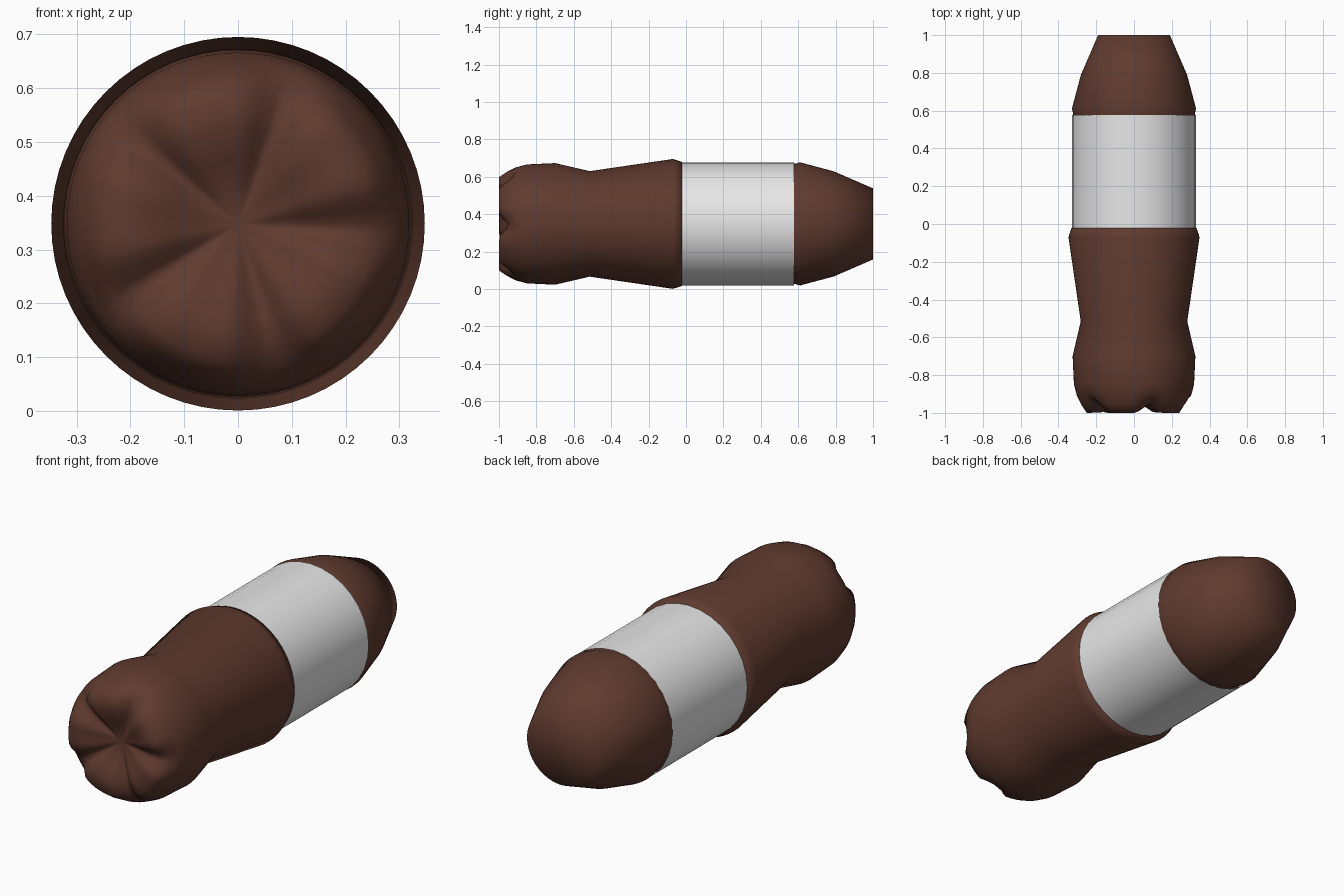
import bpy, bmesh, math

if "Cube" in bpy.data.objects:
    bpy.data.objects.remove(bpy.data.objects["Cube"])

AXIS_Z = 0.348

def material(name, rgb):
    m = bpy.data.materials.new(name)
    m.diffuse_color = (*rgb, 1)
    m.use_nodes = True
    m.node_tree.nodes["Principled BSDF"].inputs["Base Color"].default_value = m.diffuse_color
    return m

brown = material("dark brown", (0.115, 0.043, 0.028))
grey = material("label white", (0.8, 0.8, 0.8))

def lathe(name, rings, sides, mat, start_tip=None, end_tip=None):
    """Rings are functions of the angle giving (y, radius)."""
    bm = bmesh.new()
    loops = []
    for ring in rings:
        loop = []
        for i in range(sides):
            a = 2 * math.pi * i / sides
            y, r = ring(a)
            loop.append(bm.verts.new((r * math.cos(a), y, AXIS_Z + r * math.sin(a))))
        loops.append(loop)
    for lo, hi in zip(loops, loops[1:]):
        for i in range(sides):
            j = (i + 1) % sides
            bm.faces.new((lo[i], lo[j], hi[j], hi[i]))
    for tip, loop in ((start_tip, loops[0]), (end_tip, loops[-1])):
        if tip is not None:
            c = bm.verts.new((0, tip, AXIS_Z))
            for i in range(sides):
                bm.faces.new((loop[i], loop[(i + 1) % sides], c))
    bmesh.ops.recalc_face_normals(bm, faces=bm.faces)
    if name == "label":
        # an open band needs its normals checked to point outwards
        bm.normal_update()
        f = bm.faces[:][0]
        c = f.calc_center_median()
        if f.normal.x * c.x + f.normal.z * (c.z - AXIS_Z) < 0:
            bmesh.ops.reverse_faces(bm, faces=bm.faces)
    for f in bm.faces:
        f.smooth = True
    me = bpy.data.meshes.new(name)
    bm.to_mesh(me)
    bm.free()
    me.materials.append(mat)
    ob = bpy.data.objects.new(name, me)
    bpy.context.collection.objects.link(ob)
    return ob

def plain(points):
    return [lambda a, p=p: p for p in points]

def groove(a):
    """1 in the middle of each of the five base grooves, 0 on the feet."""
    d = (math.degrees(a) + 75) % 72
    d = min(d, 72 - d)
    return max(0.0, 1 - d / 20) ** 1.3

def petal(foot, dip):
    def ring(a):
        g = groove(a)
        return tuple(f + (d - f) * g for f, d in zip(foot, dip))
    return ring

# Bottle: five-footed base, waist, body and shoulder in one skin
base = [petal(*p) for p in (
    ((-0.945, 0.070), (-0.935, 0.07)),
    ((-0.975, 0.120), (-0.940, 0.12)),
    ((-0.997, 0.180), (-0.945, 0.18)),
    ((-1.000, 0.250), (-0.945, 0.225)),
    ((-0.955, 0.280), (-0.930, 0.265)),
)]
body = plain([(-0.91, 0.302), (-0.85, 0.318), (-0.70, 0.325), (-0.515, 0.282),
              (-0.07, 0.347), (-0.022, 0.332), (-0.02, 0.322), (0.585, 0.322),
              (0.61, 0.329), (0.79, 0.281), (1.0, 0.19)])
lathe("bottle", base + body, 64, brown, start_tip=-0.935, end_tip=1.0)

# Label band around the middle
lathe("label", plain([(-0.022, 0.3285), (0.577, 0.3285)]), 32, grey)
